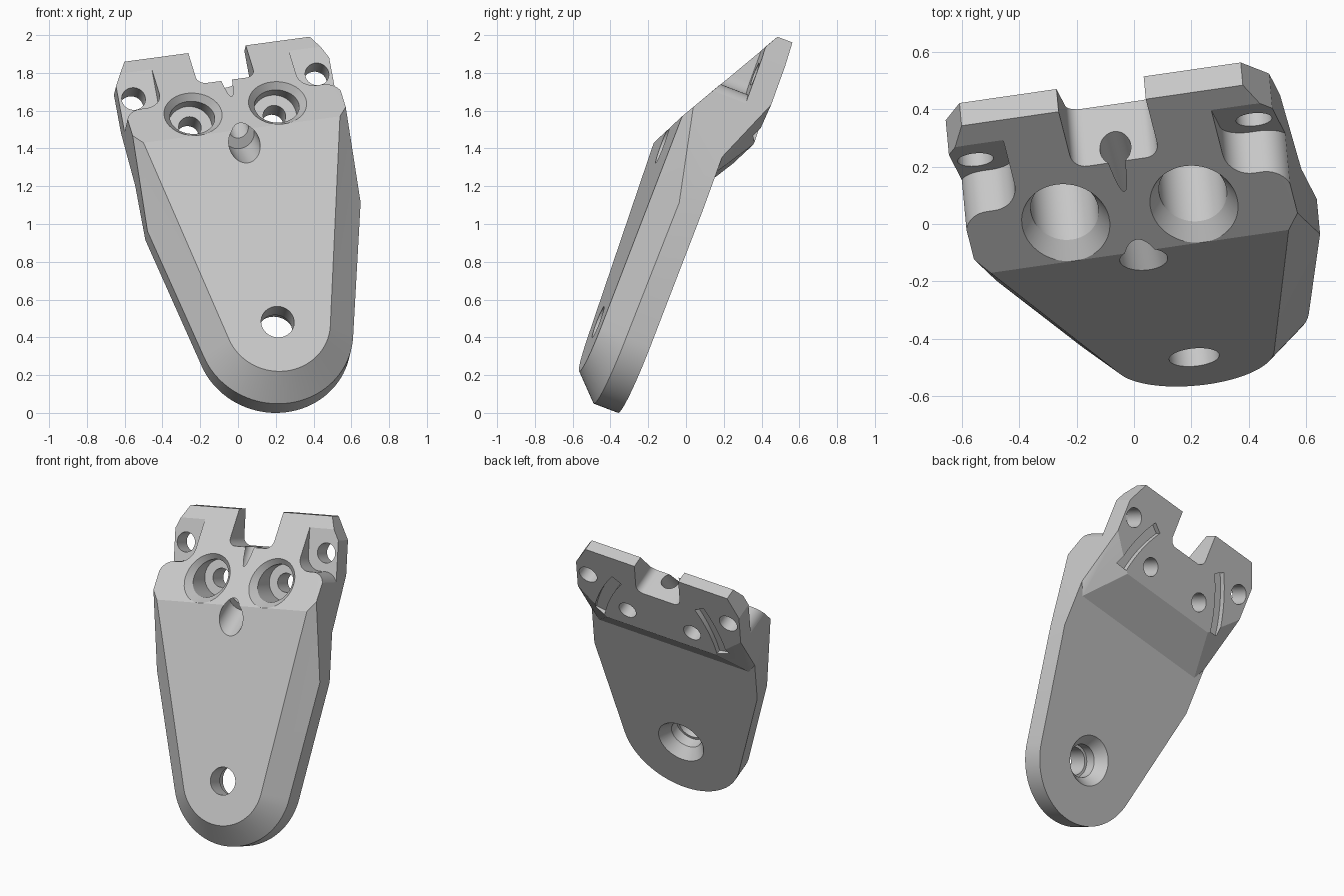
import bpy, bmesh, math
from mathutils import Vector, Matrix

old = bpy.data.objects.get("Cube")
if old:
    bpy.data.objects.remove(old)

metal = bpy.data.materials.new("light_grey")
metal.use_nodes = True
GREY = (0.58, 0.58, 0.58, 1)
metal.diffuse_color = GREY
metal.node_tree.nodes["Principled BSDF"].inputs["Base Color"].default_value = GREY

SLOPE = math.tan(math.radians(30))   # head ramp, relative to the plate face


def finish(bm, name):
    bmesh.ops.recalc_face_normals(bm, faces=bm.faces[:])
    me = bpy.data.meshes.new(name)
    bm.to_mesh(me)
    bm.free()
    me.materials.append(metal)
    ob = bpy.data.objects.new(name, me)
    bpy.context.collection.objects.link(ob)
    return ob


def hull(name, pts):
    bm = bmesh.new()
    for p in pts:
        bm.verts.new(p)
    bmesh.ops.convex_hull(bm, input=bm.verts[:])
    bmesh.ops.delete(bm, geom=[v for v in bm.verts if not v.link_faces], context='VERTS')
    bmesh.ops.dissolve_limit(bm, angle_limit=math.radians(0.5),
                             verts=bm.verts[:], edges=bm.edges[:])
    return finish(bm, name)


def loft(name, loops):
    bm = bmesh.new()
    rings = [[bm.verts.new(p) for p in loop] for loop in loops]
    for a, b in zip(rings, rings[1:]):
        for i in range(len(a)):
            j = (i + 1) % len(a)
            bm.faces.new((a[i], a[j], b[j], b[i]))
    bm.faces.new(rings[0])
    bm.faces.new(rings[-1])
    return finish(bm, name)


def prism(name, pts, low, high):
    return loft(name, [[(x, y, z) for x, y in pts] for z in (low, high)])


def bore(name, x, y, rings):
    """Turned cutter; each ring is radius, height, tilt."""
    angles = [math.tau * i / 48 for i in range(48)]
    return loft(name, [[(x + r * math.cos(t), y + r * math.sin(t),
                         h - tilt * r * math.sin(t)) for t in angles]
                       for r, h, tilt in rings])


def rod(name, start, end, r):
    """Plain round cutter between two points."""
    a, b = Vector(start), Vector(end)
    ob = bore(name, 0, 0, [(r, 0, 0), (r, (b - a).length, 0)])
    turn = (b - a).to_track_quat('Z', 'Y').to_matrix().to_4x4()
    ob.data.transform(Matrix.Translation(a) @ turn)
    return ob


def arc(cx, cy, r, start, end, n):
    steps = [math.radians(start + (end - start) * i / n) for i in range(n + 1)]
    return [(cx + r * math.cos(t), cy + r * math.sin(t)) for t in steps]


def both(pts):
    return [(s * x, y, z) for x, y, z in pts for s in (1, -1)]


def combine(target, tool, operation):
    mod = target.modifiers.new("bool", 'BOOLEAN')
    mod.operation, mod.solver, mod.object = operation, 'EXACT', tool
    bpy.context.view_layer.objects.active = target
    bpy.ops.object.modifier_apply(modifier=mod.name)
    bpy.data.objects.remove(tool)


# Tapered plate with a round lower end and a chamfered front rim
pts = []
for r, z in ((0.28, 0), (0.413, -0.133), (0.413, -0.27)):
    pts += [(x, y, z) for x, y in arc(0, 0, r, -12.5, -167.5, 40)]
pts += both([(0.53, 1.1, 0), (0.575, 0.653, -0.138), (0.575, 0.653, -0.27),
             (0.575, 1.16, -0.035), (0.575, 1.16, -0.27)])
bracket = hull("bracket", pts)

# Angled head with clipped corners
head = hull("head", both([
    (0.53, 1.1, 0), (0.575, 1.16, -0.035), (0.5, 1.687, -0.335), (0.5, 1.687, -0.42),
    (0.575, 1.54, -SLOPE * 0.44), (0.575, 1.54, -0.42), (0.575, 1.32, -0.42),
    (0.38, 1.12, -0.42), (0.53, 0.88, -0.268), (0.575, 0.96, -0.268),
    (0.5, 0.9, -0.1)]))
combine(bracket, head, 'UNION')

# Top notch with rounded floor corners
notch = ([(-0.155, 1.9)] + arc(-0.105, 1.51, 0.05, 180, 270, 8)
         + arc(0.105, 1.51, 0.05, 270, 360, 8) + [(0.155, 1.9)])
cutters = [prism("notch", notch, -0.8, 0.3)]

# Lower hole, countersunk at the back
cutters.append(bore("pivot_hole", 0, 0, [
    (0.175, -0.29, 0), (0.105, -0.2, 0), (0.105, -0.13, 0),
    (0.088, -0.13, 0), (0.088, 0.1, 0)]))

# Angled screw hole from the notch floor to the front recess
cutters.append(rod("screw_hole", (0, 1.54, -0.297), (0, 1.08, -0.07), 0.055))
cutters.append(rod("screw_recess", (0, 1.125, -0.13), (0, 0.88, 0.165), 0.083))

pocket = ([(0.8, 1.8), (0.37, 1.8)] + arc(0.46, 1.43, 0.09, 180, 270, 10)
          + arc(0.49, 1.25, 0.09, 90, 10, 10) + [(0.8, 1.22)])
groove = arc(-0.55, 0.95, 0.965, 33, 11, 16) + arc(-0.55, 0.95, 1.04, 11, 33, 16)
for s in (1, -1):
    # Counterbored holes with a rim chamfer following the ramp
    cutters.append(bore("counterbore", s * 0.228, 1.252, [
        (0.06, -0.6, 0), (0.06, -0.28, 0), (0.118, -0.28, 0),
        (0.118, -0.135, SLOPE), (0.158, -0.08, SLOPE), (0.158, 0.2, 0)]))
    # Ear pockets, ear holes and curved back grooves
    cutters.append(prism("ear_pocket", [(s * x, y) for x, y in pocket], -0.29, 0.3))
    cutters.append(bore("ear_hole", s * 0.495, 1.457, [(0.063, -0.6, 0), (0.063, 0.1, 0)]))
    cutters.append(prism("back_groove", [(s * x, y) for x, y in groove], -0.6, -0.385))

for c in cutters:
    combine(bracket, c, 'DIFFERENCE')

# Lean the finished part into its standing pose
u = Vector((0.981, 0.1415, 0.132)).normalized()
n = Vector((0.087, -0.931, 0.354))
n = (n - u * n.dot(u)).normalized()
v = n.cross(u)
pose = Matrix((u, v, n)).transposed().to_4x4()
pose.translation = (0.21, -0.465, 0.49)
bracket.data.transform(pose)
low = min(p.co.z for p in bracket.data.vertices)
bracket.data.transform(Matrix.Translation((0, 0, -low)))

bpy.ops.object.select_all(action='DESELECT')
bracket.select_set(True)
bpy.context.view_layer.objects.active = bracket
bpy.ops.object.shade_smooth_by_angle(angle=math.radians(20))
